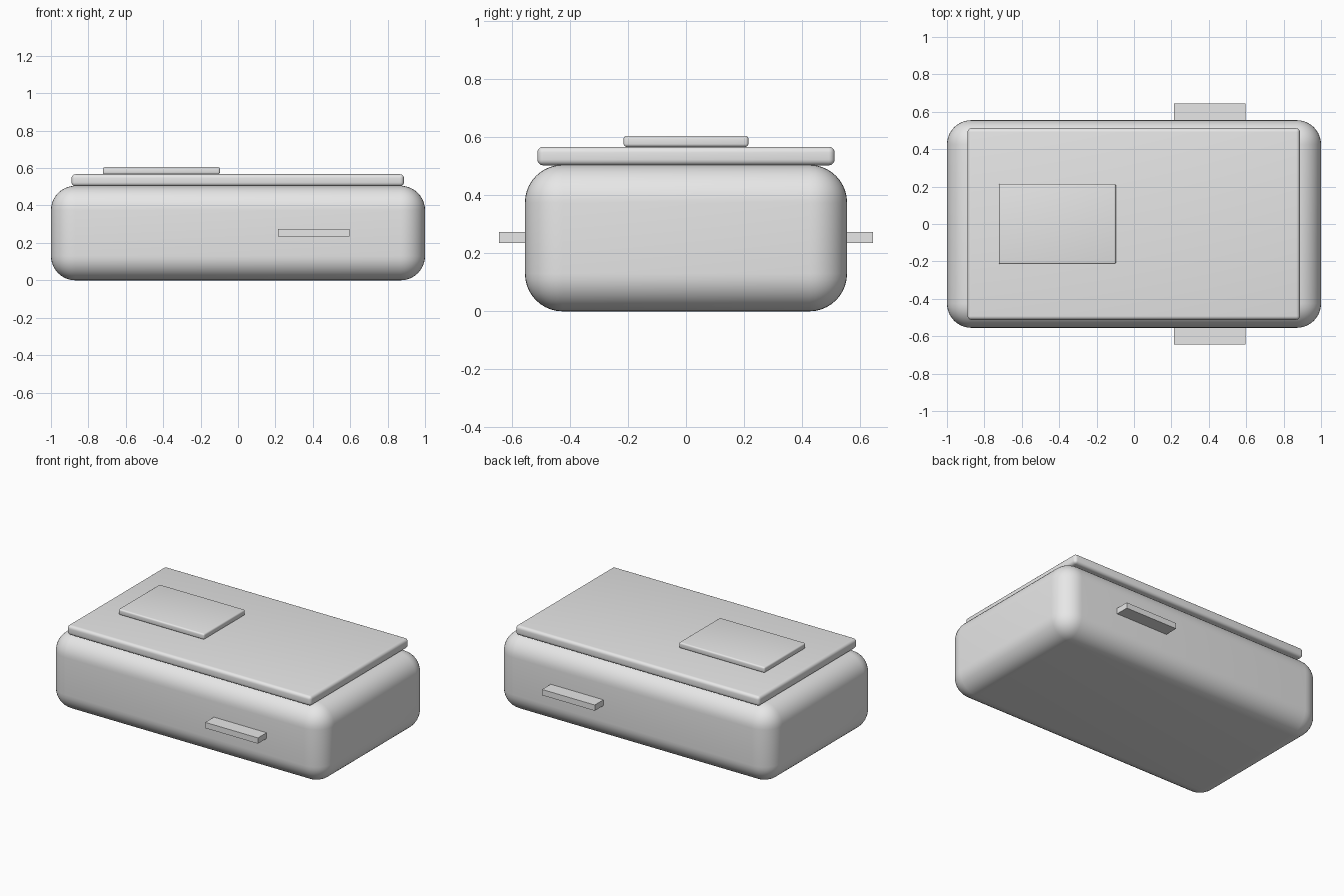
import bpy
import math

default = bpy.data.objects.get("Cube")
if default:
    bpy.data.objects.remove(default, do_unlink=True)

grey = bpy.data.materials.new("plain_grey")
grey.use_nodes = True
colour = (0.8, 0.8, 0.8, 1)
grey.diffuse_color = colour
grey.node_tree.nodes["Principled BSDF"].inputs["Base Color"].default_value = colour


def block(name, low, high, radius=0, segments=1):
    """Box between two corners, with optionally rounded edges."""
    centre = [(a + b) / 2 for a, b in zip(low, high)]
    bpy.ops.mesh.primitive_cube_add(size=1, location=centre)
    ob = bpy.context.object
    ob.name = name
    ob.scale = [b - a for a, b in zip(low, high)]
    bpy.ops.object.transform_apply(location=False, rotation=False, scale=True)
    ob.data.materials.append(grey)
    if radius:
        bevel = ob.modifiers.new("rounded_edges", "BEVEL")
        bevel.width = radius
        bevel.segments = segments
        bpy.ops.object.modifier_apply(modifier=bevel.name)
        bpy.ops.object.shade_smooth_by_angle(angle=math.radians(35))
    return ob


# Rounded main case
block("body", (-1, -0.555, 0), (1, 0.555, 0.505), 0.13, 10)

# Overhanging top panel and the raised pad on it
block("lid", (-0.89, -0.512, 0.503), (0.887, 0.512, 0.567), 0.02, 5)
block("raised_pad", (-0.722, -0.215, 0.567), (-0.097, 0.215, 0.605), 0.01, 4)

# Flat tabs on both long sides
for name, side in (("front_tab", -1), ("back_tab", 1)):
    inner, outer = sorted((side * 0.5, side * 0.645))
    block(name, (0.213, inner, 0.235), (0.597, outer, 0.273))
